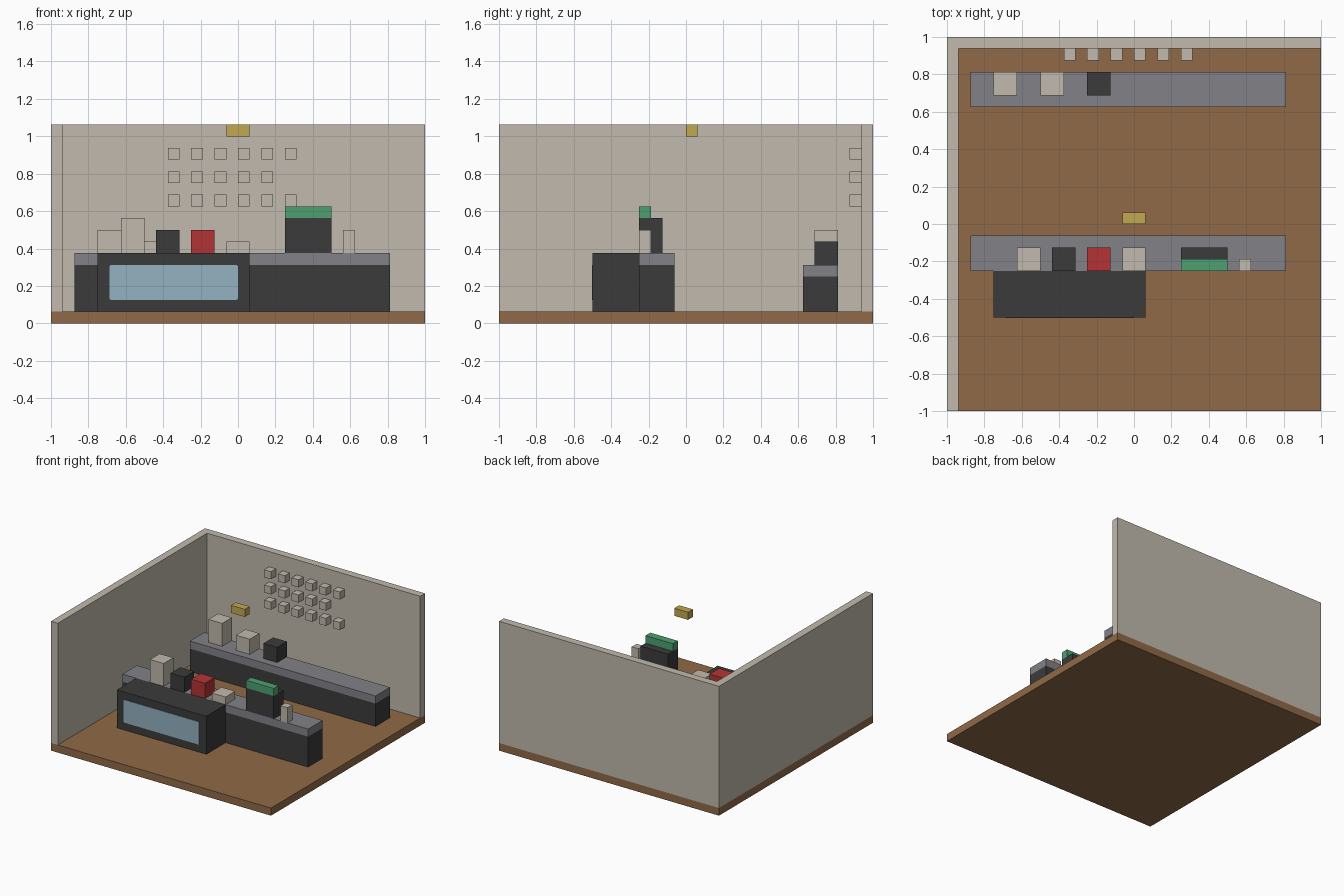
import bpy, bmesh

if "Cube" in bpy.data.objects:
    bpy.data.objects.remove(bpy.data.objects["Cube"], do_unlink=True)

U = 1 / 16  # module size every part is laid out on


def linear(c):
    c /= 255
    return c / 12.92 if c <= 0.04045 else ((c + 0.055) / 1.055) ** 2.4


def material(name, r, g, b):
    m = bpy.data.materials.new(name)
    m.use_nodes = True
    col = (linear(r), linear(g), linear(b), 1)
    m.diffuse_color = col
    bsdf = m.node_tree.nodes["Principled BSDF"]
    bsdf.inputs["Base Color"].default_value = col
    bsdf.inputs["Roughness"].default_value = 0.9
    return m


wood = material("brown wood", 144, 106, 71)
plaster = material("warm plaster", 193, 186, 174)
charcoal = material("charcoal", 59, 59, 59)
stone = material("grey stone", 130, 129, 135)
red = material("red", 180, 52, 53)
green = material("green", 79, 160, 113)
gold = material("gold", 194, 168, 82)
glass = material("pale blue glass", 148, 178, 193)


def box(name, mat, x, y, z, bevel=0):
    """Box spanning the (min, max) pairs x, y, z, given in modules."""
    bm = bmesh.new()
    bmesh.ops.create_cube(bm, size=1)
    for v in bm.verts:
        v.co = [U * (lo + (hi - lo) * (c + 0.5))
                for c, (lo, hi) in zip(v.co, (x, y, z))]
    if bevel:  # round the corners running front to back
        edges = [e for e in bm.edges
                 if abs(e.verts[0].co.y - e.verts[1].co.y) > 1e-5]
        bmesh.ops.bevel(bm, geom=edges, offset=bevel, segments=3,
                        affect='EDGES', profile=0.5)
    me = bpy.data.meshes.new(name)
    bm.to_mesh(me)
    bm.free()
    me.materials.append(mat)
    ob = bpy.data.objects.new(name, me)
    bpy.context.collection.objects.link(ob)
    return ob


# Room shell
box("floor", wood, (-16, 16), (-16, 16), (0, 1))
box("right_wall", plaster, (-16, -15), (-16, 16), (1, 17))
box("back_wall", plaster, (-15, 16), (15, 16), (1, 17))

# Counters: dark base with a stone top
for name, y, top in (("front", (-4, -1), 5), ("back", (10, 13), 4)):
    box(name + "_counter_base", charcoal, (-14, 13), y, (1, top))
    box(name + "_counter_top", stone, (-14, 13), y, (top, top + 1))

# Display case with its glass front
box("display_case", charcoal, (-12, 1), (-8, -4), (1, 6))
box("display_glass", glass, (-11, 0), (-8.06, -7.98), (2, 5), bevel=0.012)

# Items on the front counter: name, material, left edge, top
for name, mat, x, top in (("tall_canister", plaster, -10, 9),
                          ("coffee_grinder", charcoal, -7, 8),
                          ("coffee_machine", red, -4, 8),
                          ("cup_stack", plaster, -1, 7)):
    box(name, mat, (x, x + 2), (-4, -2), (6, top))
box("cash_register", charcoal, (4, 8), (-4, -2), (6, 9))
box("register_screen", green, (4, 8), (-4, -3), (9, 10))
box("tip_cup", plaster, (9, 10), (-4, -3), (6, 8))

# Items on the back counter
for name, mat, x, top in (("tall_container", plaster, -12, 8),
                          ("short_container", plaster, -8, 7),
                          ("kettle", charcoal, -4, 7)):
    box(name, mat, (x, x + 2), (11, 13), (5, top))

# Rows of small blocks on the back wall; the middle row is one short
for row, (z, count) in enumerate(((10, 6), (12, 5), (14, 6))):
    for i in range(count):
        x = -6 + 2 * i
        box(f"wall_block_{row + 1}_{i + 1}", plaster,
            (x, x + 1), (14, 15), (z, z + 1))

# Hanging lamp
box("ceiling_lamp", gold, (-1, 1), (0, 1), (16, 17))
